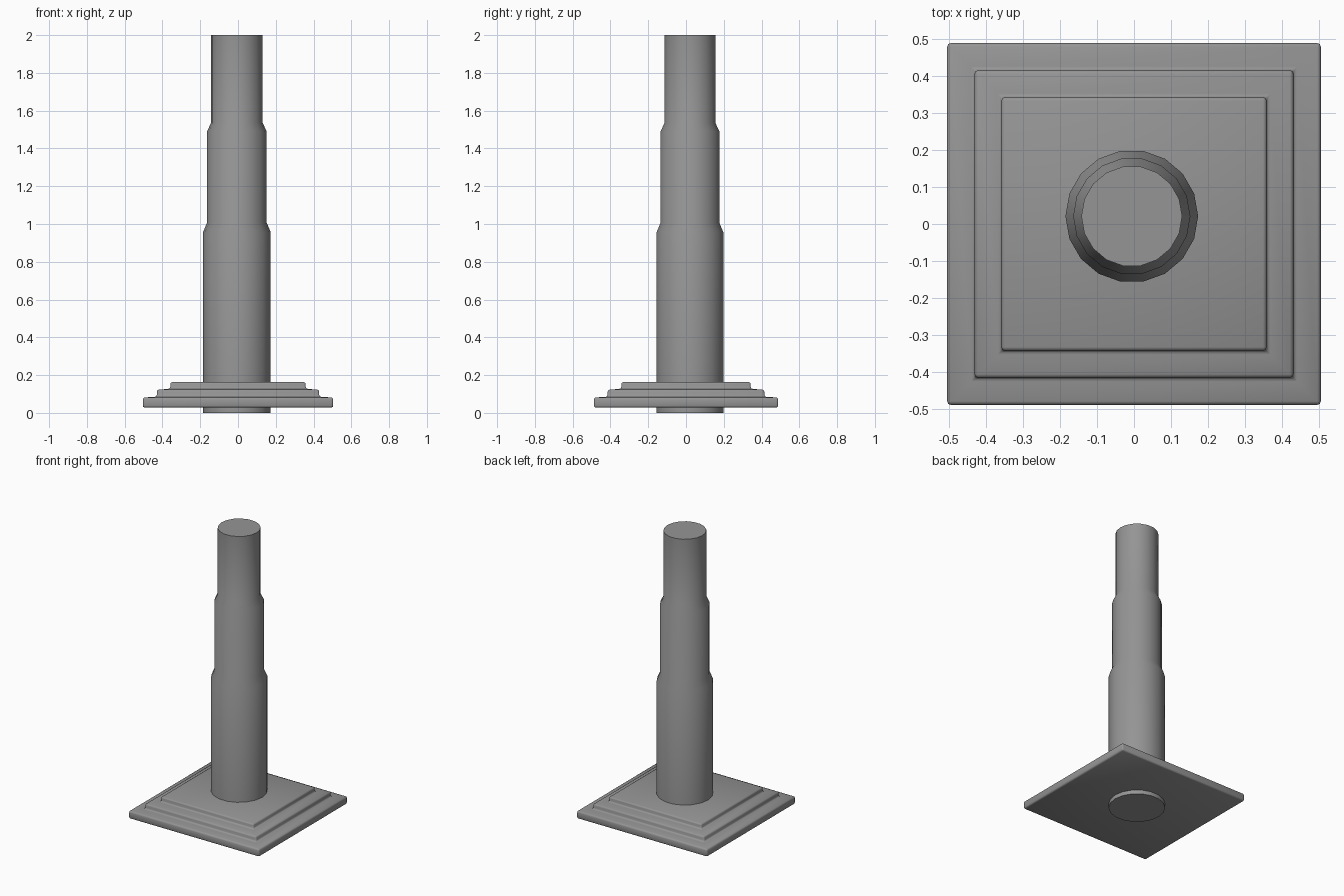
import bpy, bmesh
from math import sin, cos, pi

if "Cube" in bpy.data.objects:
    bpy.data.objects.remove(bpy.data.objects["Cube"])


def loft(name, rings, location=(0, 0, 0)):
    """Bridge a stack of closed rings and cap both ends."""
    bm = bmesh.new()
    loops = [[bm.verts.new(p) for p in ring] for ring in rings]
    for a, b in zip(loops, loops[1:]):
        n = len(a)
        for i in range(n):
            j = (i + 1) % n
            bm.faces.new((a[i], a[j], b[j], b[i]))
    bm.faces.new(loops[0][::-1])
    bm.faces.new(loops[-1])
    mesh = bpy.data.meshes.new(name)
    bm.to_mesh(mesh)
    bm.free()
    obj = bpy.data.objects.new(name, mesh)
    obj.location = location
    bpy.context.collection.objects.link(obj)
    return obj


def smooth(obj, angle):
    bpy.ops.object.select_all(action='DESELECT')
    obj.select_set(True)
    bpy.context.view_layer.objects.active = obj
    bpy.ops.object.shade_smooth_by_angle(angle=angle)


def circle(r, z, n=18):
    return [(r * cos(2 * pi * i / n), r * sin(2 * pi * i / n), z) for i in range(n)]


def rect(x, y, z):
    return [(-x, -y, z), (x, -y, z), (x, y, z), (-x, y, z)]


# Stepped post: three narrowing sections, slightly off centre
post_profile = [(0.179, 0), (0.179, 0.957), (0.158, 1.007),
                (0.158, 1.49), (0.136, 1.537), (0.136, 2.0)]
post = loft("post", [circle(r, z) for r, z in post_profile], (-0.006, 0.021, 0))
smooth(post, pi / 6)

# Three-tier rectangular base plate, softly shaded across its bevelled edges
base_profile = [(0.504, 0.488, 0.028), (0.504, 0.488, 0.081),
                (0.430, 0.415, 0.086), (0.430, 0.415, 0.122),
                (0.358, 0.342, 0.128), (0.358, 0.342, 0.163)]
base = loft("base_plate", [rect(*p) for p in base_profile])
bevel = base.modifiers.new("soft_edges", 'BEVEL')
bevel.width = 0.01
bevel.segments = 2
bevel.limit_method = 'ANGLE'
bevel.angle_limit = pi / 6
smooth(base, pi)

# Mid-grey finish
grey = bpy.data.materials.new("mid_grey")
grey.diffuse_color = (0.3, 0.3, 0.3, 1)
grey.use_nodes = True
grey.node_tree.nodes["Principled BSDF"].inputs["Base Color"].default_value = grey.diffuse_color
for part in (post, base):
    part.data.materials.append(grey)
